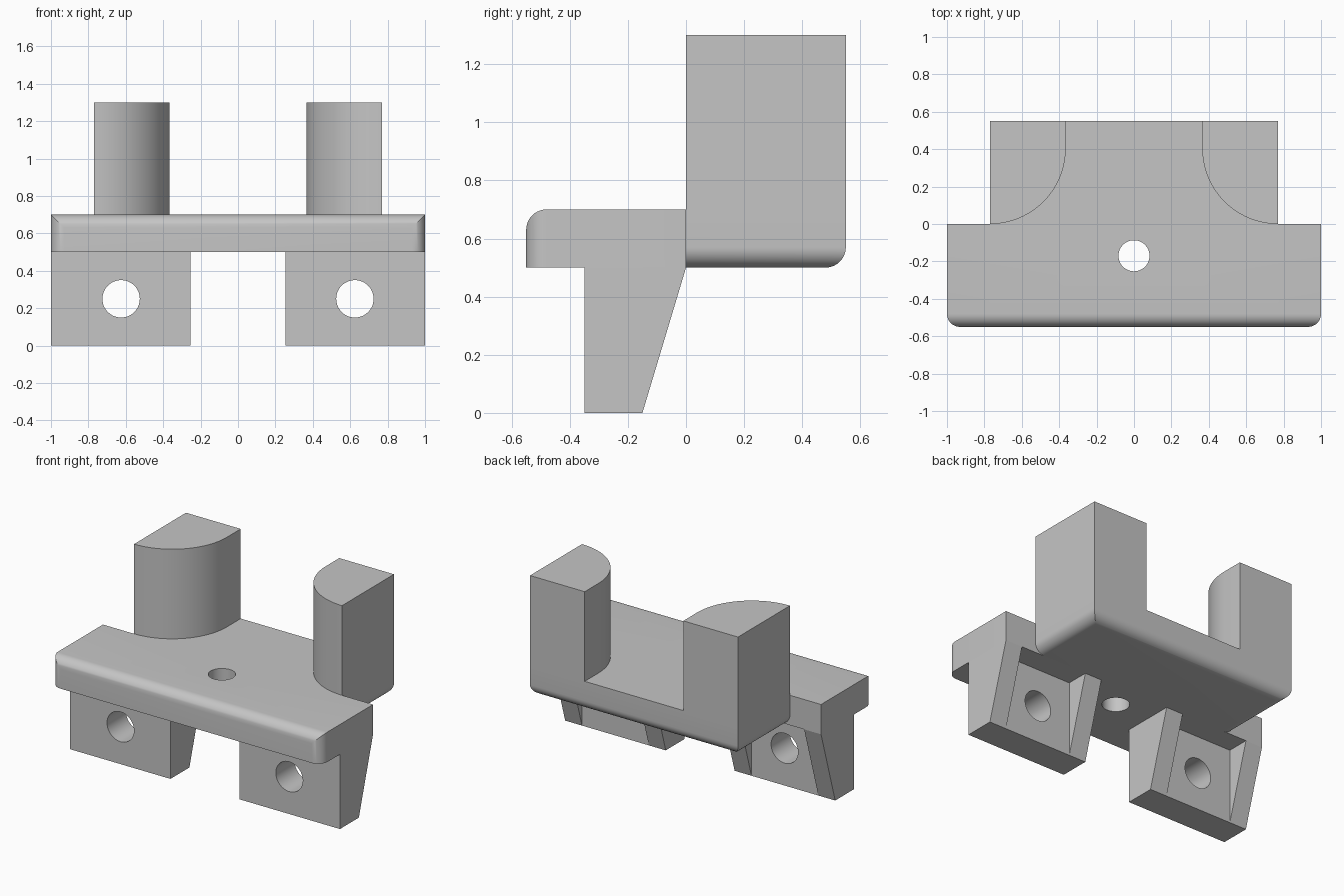
import bpy, bmesh, math
from mathutils import Matrix, Vector

if "Cube" in bpy.data.objects:
    bpy.data.objects.remove(bpy.data.objects["Cube"], do_unlink=True)

grey = bpy.data.materials.new("plain_grey")
grey.use_nodes = True
grey.diffuse_color = (0.56, 0.56, 0.56, 1)
grey.node_tree.nodes["Principled BSDF"].inputs["Base Color"].default_value = grey.diffuse_color

FILLET = 0.07


def finish(name, bm):
    bmesh.ops.recalc_face_normals(bm, faces=bm.faces[:])
    mesh = bpy.data.meshes.new(name)
    bm.to_mesh(mesh)
    bm.free()
    mesh.materials.append(grey)
    obj = bpy.data.objects.new(name, mesh)
    bpy.context.collection.objects.link(obj)
    return obj


def activate(obj):
    bpy.ops.object.select_all(action="DESELECT")
    obj.select_set(True)
    bpy.context.view_layer.objects.active = obj


def smooth(obj):
    activate(obj)
    bpy.ops.object.shade_smooth_by_angle(angle=math.radians(30))


def prism(name, points, direction):
    """Extrude a closed outline along a direction."""
    bm = bmesh.new()
    face = bm.faces.new([bm.verts.new(p) for p in points])
    new = bmesh.ops.extrude_face_region(bm, geom=[face])["geom"]
    verts = [g for g in new if isinstance(g, bmesh.types.BMVert)]
    bmesh.ops.translate(bm, verts=verts, vec=direction)
    return finish(name, bm)


def box(name, low, high, rounded=None):
    """Box from corner to corner; edges chosen by the rule get a fillet."""
    low, high = Vector(low), Vector(high)
    bm = bmesh.new()
    bmesh.ops.create_cube(bm, size=1)
    bmesh.ops.scale(bm, vec=high - low, verts=bm.verts)
    bmesh.ops.translate(bm, vec=(low + high) / 2, verts=bm.verts)
    if rounded:
        edges = [e for e in bm.edges
                 if rounded((e.verts[0].co + e.verts[1].co) / 2)]
        bmesh.ops.bevel(bm, geom=edges, offset=FILLET, segments=10,
                        profile=0.5, affect="EDGES", clamp_overlap=False)
    return finish(name, bm)


def drill(obj, centre, radius, turn=0):
    """Cut a round hole; turn tips the vertical drill about x."""
    bm = bmesh.new()
    matrix = Matrix.Translation(centre) @ Matrix.Rotation(turn, 4, "X")
    bmesh.ops.create_cone(bm, cap_ends=True, segments=48, radius1=radius,
                          radius2=radius, depth=1, matrix=matrix)
    cutter = finish("hole_cutter", bm)
    cutter.hide_render = True
    mod = obj.modifiers.new("hole", "BOOLEAN")
    mod.operation = "DIFFERENCE"
    mod.solver = "EXACT"
    mod.object = cutter
    activate(obj)
    bpy.ops.object.modifier_apply(modifier=mod.name)
    bpy.data.objects.remove(cutter, do_unlink=True)


# Front plate: rounded front top edge and front vertical corners
front_plate = box("front_plate", (-1, -0.55, 0.5), (1, 0, 0.7),
                  lambda m: m.y < -0.54 and m.z > 0.55)
drill(front_plate, (0, -0.17, 0.6), 0.083)
smooth(front_plate)

# Back plate: rounded bottom edges on the back and both sides
back_plate = box("back_plate", (-0.77, 0, 0.5), (0.77, 0.55, 0.7),
                 lambda m: m.z < 0.51 and m.y > 0.1)
smooth(back_plate)

for side, s in (("left", 1), ("right", -1)):
    # Upright pillar with a quarter-round inner front corner
    r = 0.405
    arc = [math.pi / 2 * i / 24 for i in range(25)]
    outline = [(s * (0.77 - r * math.sin(a)), r - r * math.cos(a), 0.7) for a in arc]
    outline += [(s * 0.365, 0.55, 0.7), (s * 0.77, 0.55, 0.7)]
    smooth(prism(side + "_pillar", outline, (0, 0, 0.6)))

    # Leg: drilled wall between two tapered ribs
    xs = sorted((s * 0.38, s * 0.875))
    wall = box(side + "_leg_wall", (xs[0], -0.35, 0), (xs[1], -0.15, 0.5))
    drill(wall, (s * 0.625, -0.25, 0.25), 0.1, math.pi / 2)
    smooth(wall)
    for part, x in (("inner", 0.255), ("outer", 0.875)):
        taper = [(-0.35, 0), (-0.15, 0), (0, 0.5), (-0.35, 0.5)]
        prism(f"{side}_{part}_leg_rib", [(s * x, y, z) for y, z in taper],
              (s * 0.125, 0, 0))
